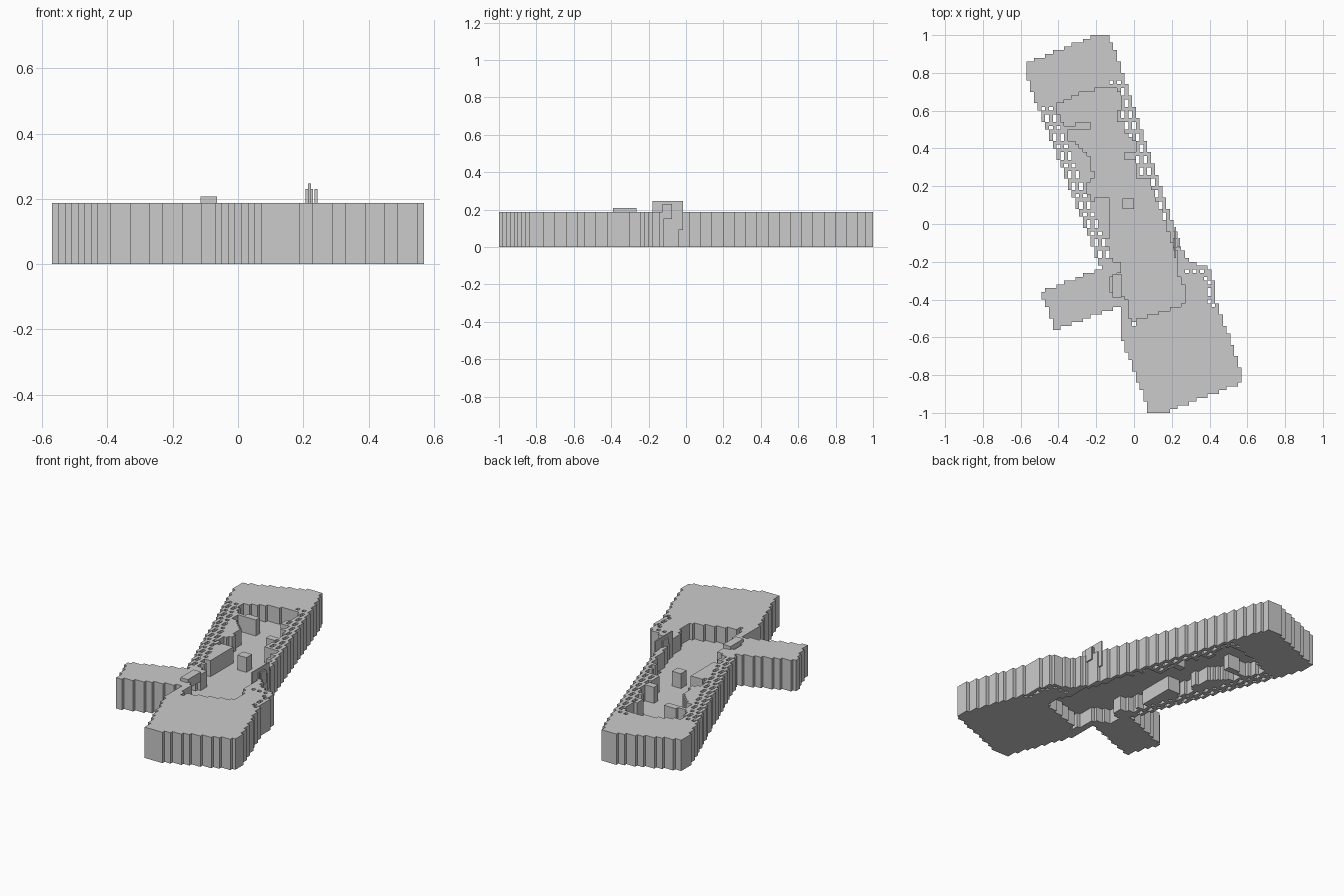
import bpy, bmesh

if "Cube" in bpy.data.objects:
    bpy.data.objects.remove(bpy.data.objects["Cube"])

S, X0, Y0, H, FLOOR = 0.02, -0.57, -1.0, 0.188, 0.09
NX, NY = 57, 100


def inside(x, y, poly):
    hit = False
    for (ax, ay), (bx, by) in zip(poly, poly[1:] + poly[:1]):
        if (ay > y) != (by > y) and x < ax + (y - ay) * (bx - ax) / (by - ay):
            hit = not hit
    return hit


def raster(poly):
    return {(i, j) for i in range(NX) for j in range(NY)
            if inside(X0 + (i + .5) * S, Y0 + (j + .5) * S, poly)}


def extrude_cells(name, cells, z0, z1):
    """Caps on every cell, side walls only where the neighbour is empty."""
    bm = bmesh.new()
    cache = {}

    def v(i, j, k):
        if (i, j, k) not in cache:
            cache[i, j, k] = bm.verts.new((X0 + i * S, Y0 + j * S, (z0, z1)[k]))
        return cache[i, j, k]

    for i, j in sorted(cells):
        c = [(i, j), (i + 1, j), (i + 1, j + 1), (i, j + 1)]
        bm.faces.new([v(*p, 1) for p in c])
        bm.faces.new([v(*p, 0) for p in reversed(c)])
        for n, (di, dj) in enumerate([(0, -1), (1, 0), (0, 1), (-1, 0)]):
            if (i + di, j + dj) not in cells:
                a, b = c[n], c[(n + 1) % 4]
                bm.faces.new([v(*a, 0), v(*b, 0), v(*b, 1), v(*a, 1)])
    me = bpy.data.meshes.new(name)
    bm.to_mesh(me)
    bm.free()
    ob = bpy.data.objects.new(name, me)
    bpy.context.collection.objects.link(ob)


def box(name, lo, hi):
    bpy.ops.mesh.primitive_cube_add(size=1, location=[(a + b) / 2 for a, b in zip(lo, hi)])
    ob = bpy.context.object
    ob.name = name
    ob.scale = [b - a for a, b in zip(lo, hi)]


# stepped outer outline with side arm
outline = [(-.575, .85), (-.575, .79), (-.175, -.23), (-.48, -.355), (-.48, -.39),
           (-.425, -.55), (-.39, -.55), (-.07, -.435), (-.07, -.59), (.085, -1.01),
           (.13, -1.01), (.575, -.84), (.575, -.80), (.44, -.42), (.41, -.25),
           (.37, -.215), (.30, -.205), (.24, -.11), (.21, -.01), (-.12, .97),
           (-.13, 1.01), (-.17, 1.01)]
# fix the arm's upper edge so it runs down to the arm tip
outline[2:3] = [(-.175, -.235)]

# irregular sunken room
room = [(-.42, .63), (-.26, .70), (-.10, .73), (-.06, .66), (-.10, .54), (-.05, .54),
        (-.05, .49), (.01, .42), (0, .38), (-.05, .38), (-.05, .34), (.015, .34),
        (.015, .25), (.08, .25), (.12, .13), (.18, -.04), (.22, -.14), (.24, -.28),
        (.28, -.36), (.28, -.42), (0, -.515), (-.02, -.50), (-.02, -.42), (-.06, -.38),
        (-.13, -.36), (-.13, -.29), (-.07, -.26), (-.07, -.20), (-.11, -.20),
        (-.15, -.10), (-.12, -.02), (-.13, .15), (-.21, .15), (-.21, .10), (-.26, .20),
        (-.21, .25), (-.24, .36), (-.29, .42), (-.35, .44), (-.35, .50), (-.24, .50),
        (-.23, .54), (-.37, .52)]

solid = raster(outline)
room_cells = raster(room) & solid
holes = set()


def row_ends(j):
    row = [i for i, jj in solid if jj == j]
    return min(row), max(row)


# rows of small shafts following the stepped long sides
for j in range(NY):
    y = Y0 + (j + .5) * S
    left, right = row_ends(j)
    up_left, up_right = row_ends(min(j + 1, NY - 1))
    if -.2 < y < .64 and left == up_left:
        holes |= {(left + 1, j), (left + 3, j)}
    if .02 < y < .76 and right == up_right:
        holes |= {(right - 1, j), (right - 3, j)}
    if -.44 < y < -.27 and j % 3:
        holes.add((right - 1, j))
    if -.54 < y < -.44 and j % 3:
        holes.add((28 - (j - 23) // 3, j))
for i in range(42, 48, 2):
    holes.add((i, 37))

extrude_cells("rock_walls", solid - room_cells - holes, 0, H)
extrude_cells("room_floor", room_cells, FLOOR - .004, FLOOR)

# block, lintel and door leaf
box("floor_block", (-.06, .08, FLOOR), (0, .135, .18))
box("passage_lintel", (-.115, -.39, .15), (-.065, -.265, .208))
box("door_panel", (.215, -.18, FLOOR), (.223, -.015, .247))
for n in range(3):
    x = .207 + n * .014
    box("door_slat", (x, -.125, .15), (x + .009, -.075, .23))
